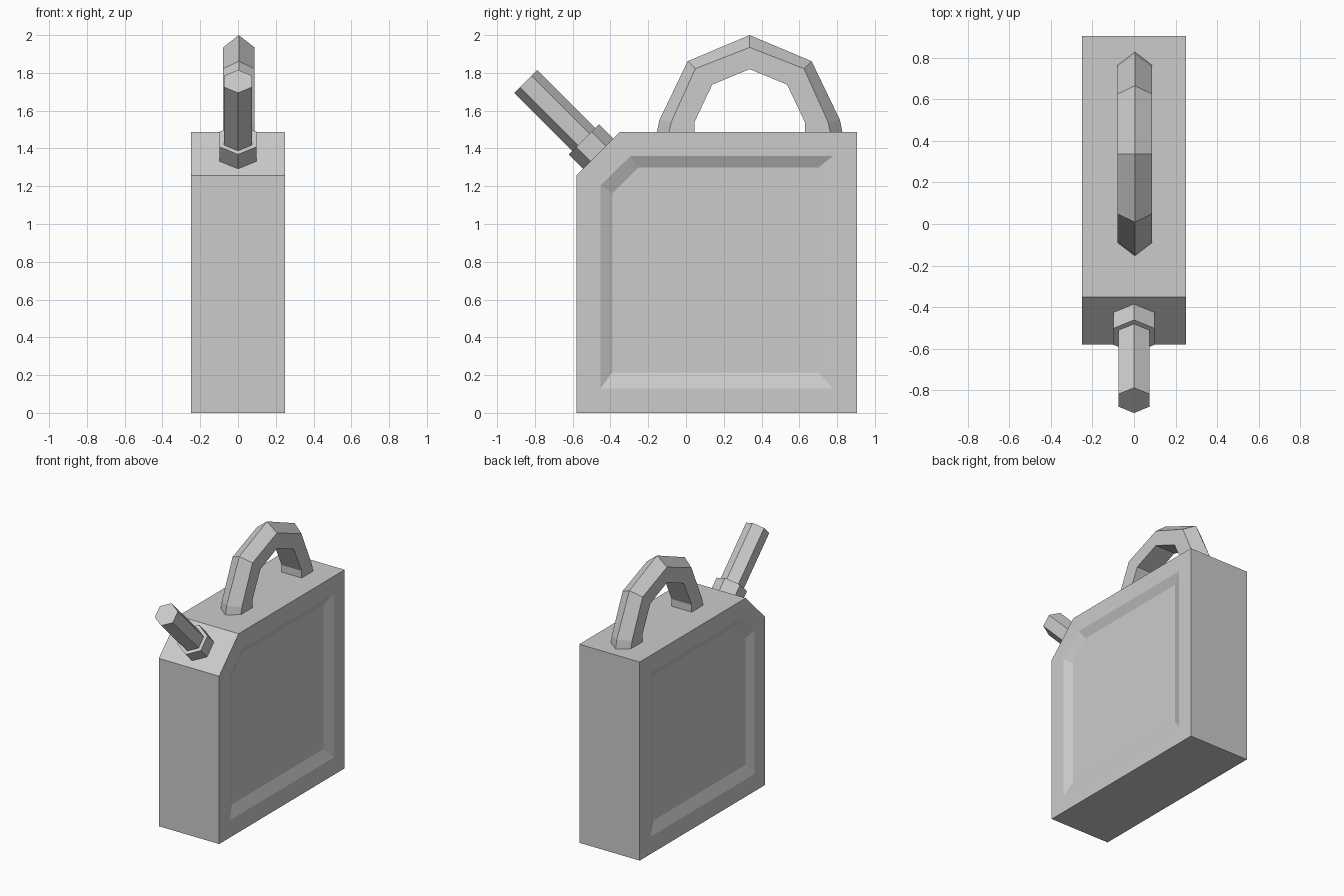
import bpy, bmesh, math
from mathutils import Vector

if "Cube" in bpy.data.objects:
    bpy.data.objects.remove(bpy.data.objects["Cube"])


def finish(bm, name):
    bmesh.ops.recalc_face_normals(bm, faces=bm.faces)
    me = bpy.data.meshes.new(name)
    bm.to_mesh(me)
    bm.free()
    ob = bpy.data.objects.new(name, me)
    bpy.context.collection.objects.link(ob)
    return ob


def loft(bm, rings):
    """Bridge consecutive vertex rings and cap both ends."""
    loops = [[bm.verts.new(p) for p in r] for r in rings]
    n = len(loops[0])
    for a, b in zip(loops, loops[1:]):
        for i in range(n):
            j = (i + 1) % n
            bm.faces.new((a[i], a[j], b[j], b[i]))
    bm.faces.new(loops[0])
    bm.faces.new(loops[-1])


# Can body: chamfered profile with a sunken panel on each side
outer = [(-0.58, 0), (0.905, 0), (0.905, 1.487), (-0.35, 1.487), (-0.58, 1.257)]
rim = [(-0.452, 0.13), (0.778, 0.13), (0.778, 1.36), (-0.293, 1.36), (-0.452, 1.205)]
floor = [(-0.39, 0.215), (0.70, 0.215), (0.70, 1.298), (-0.255, 1.298), (-0.39, 1.163)]
HALF, DEPTH = 0.25, 0.03
layers = [(floor, DEPTH - HALF), (rim, -HALF), (outer, -HALF),
          (outer, HALF), (rim, HALF), (floor, HALF - DEPTH)]
bm = bmesh.new()
loft(bm, [[(x, y, z) for y, z in prof] for prof, x in layers])
finish(bm, "can_body")

# Handle: ridged five-sided section swept over an arch
MID = 0.337
half = [((0.492, 1.48), (0.428, 1.48), (0.292, 1.48)),
        ((0.478, 1.55), (0.415, 1.54), (0.292, 1.54)),
        ((0.328, 1.862), (0.288, 1.822), (0.198, 1.738))]
top = ((0, 2.0), (0, 1.935), (0, 1.82))
mirrored = [tuple((-d, z) for d, z in s) for s in half]
stations = mirrored + [top] + half[::-1]
bm = bmesh.new()
rings = []
for ridge, side, inner in stations:
    section = [(0, ridge), (0.083, side), (0.083, inner), (-0.083, inner), (-0.083, side)]
    rings.append([(x + 0.004, MID + d, z) for x, (d, z) in section])
loft(bm, rings)
finish(bm, "handle")

# Spout and collar: hexagonal tubes square to the chamfer
base = Vector((0, -0.465, 1.372))
axis = Vector((0, -1, 1)).normalized()
up = Vector((0, 1, 1)).normalized()
side = Vector((1, 0, 0))


def hex_tube(name, radius, start, end):
    bm = bmesh.new()
    angles = [math.radians(60 * i) for i in range(6)]
    loft(bm, [[base + axis * t + radius * (up * math.cos(a) + side * math.sin(a))
               for a in angles] for t in (start, end)])
    finish(bm, name)


hex_tube("spout_collar", 0.113, -0.01, 0.108)
hex_tube("spout", 0.086, 0.09, 0.542)
